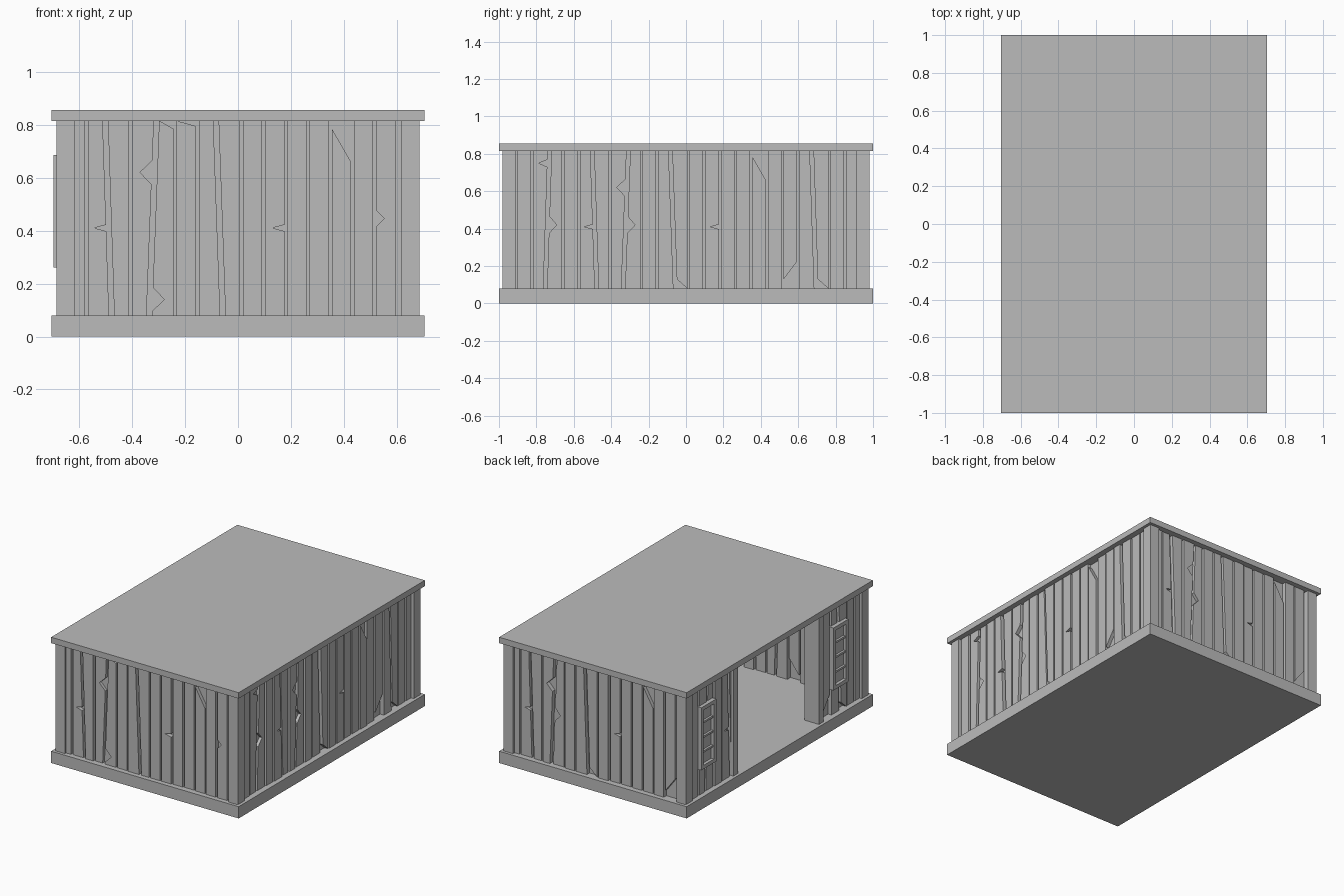
import bpy, bmesh, math, random
from mathutils import Matrix

random.seed(4)
cube = bpy.data.objects.get("Cube")
if cube:
    bpy.data.objects.remove(cube)

grey = bpy.data.materials.new("plain_grey")
grey.use_nodes = True
COLOR = (0.5, 0.5, 0.5, 1)
grey.diffuse_color = COLOR
grey.node_tree.nodes["Principled BSDF"].inputs["Base Color"].default_value = COLOR

HALF_X, HALF_Y = 0.705, 1.0
FLOOR, CEIL, TOP = 0.08, 0.815, 0.855
INSET = 0.02          # wall face behind the slab edge
POST = 0.07
PITCH, FIRST = 0.0838, 0.0135
OPEN_L, OPEN_R = -0.42, 0.45


def finish(bm, name):
    bmesh.ops.recalc_face_normals(bm, faces=bm.faces)
    mesh = bpy.data.meshes.new(name)
    bm.to_mesh(mesh)
    bm.free()
    mesh.materials.append(grey)
    obj = bpy.data.objects.new(name, mesh)
    bpy.context.collection.objects.link(obj)
    return obj


def add_box(bm, lo, hi):
    size = [b - a for a, b in zip(lo, hi)]
    mid = [(a + b) / 2 for a, b in zip(lo, hi)]
    bmesh.ops.create_cube(bm, size=1, matrix=Matrix.Translation(mid) @ Matrix.Diagonal((*size, 1)))


def box(name, lo, hi):
    bm = bmesh.new()
    add_box(bm, lo, hi)
    return finish(bm, name)


def add_board(bm, outline, near, far):
    """Extrude an outline in the (u, z) plane between two depths."""
    front = [bm.verts.new((u, near, z)) for u, z in outline]
    back = [bm.verts.new((u, far, z)) for u, z in outline]
    bm.faces.new(front)
    bm.faces.new(back[::-1])
    for i in range(len(front)):
        j = (i + 1) % len(front)
        bm.faces.new((front[i], back[i], back[j], front[j]))


# Seam rules: lean of the seam, and notches as (height, half height, depth)
LEAN = {-9: 0.012, -6: -0.012, -4: 0.014, -1: -0.013, 8: -0.012}
NICK, GASH = (0.41, 0.012, -0.045), (0.62, 0.045, -0.045)


def seam(i, z, side):
    t = (z - FLOOR) / (CEIL - FLOOR) * 2 - 1
    gap = 0.01 if i in LEAN else 0.006
    return FIRST + PITCH * i + LEAN.get(i, 0) * t + side * gap


def edge(i, side, low, high, notches):
    """Points going up one side of a plank, with its splinter notches."""
    pts = [(seam(i, low, side), low)]
    for z, h, depth in sorted(notches.get(i, [])):
        if depth * side > 0:
            pts += [(seam(i, z - h, side), z - h), (seam(i, z, side) + depth, z),
                    (seam(i, z + h, side), z + h)]
    return pts + [(seam(i, high, side), high)]


def planks(bm, start, end, face, back, notches, chips):
    """Rows of worn boards filling start..end; chips trim (bl, br, tl, tr)."""
    for i in range(-14, 14):
        if seam(i + 1, 0.4, 0) < start + 0.02 or seam(i, 0.4, 0) > end - 0.02:
            continue
        bl, br, tl, tr = chips.get(i, (0, 0, 0, 0))
        left = edge(i, 1, FLOOR + bl, CEIL - tl, notches)
        right = edge(i + 1, -1, FLOOR + br, CEIL - tr, notches)
        outline = [(min(max(u, start), end), z) for u, z in right + left[::-1]]
        add_board(bm, outline, face + random.choice((0, 0.004, 0.008)), back)


def wall(name, turn, reach, spans, notches, chips, inner_chips):
    """Backing with boards on both sides, built facing -y and turned."""
    bm = bmesh.new()
    face = -reach + INSET
    for start, end in spans:
        add_box(bm, (start, face + 0.04, FLOOR), (end, face + 0.07, CEIL))
        planks(bm, start, end, face + 0.012, face + 0.045, notches, chips)
        planks(bm, start, end, face + 0.1, face + 0.065, {}, inner_chips)
    bm.transform(Matrix.Rotation(turn, 4, 'Z'))
    return finish(bm, name)


# Floor and roof slabs
box("base_slab", (-HALF_X, -HALF_Y, 0), (HALF_X, HALF_Y, FLOOR))
box("roof_slab", (-HALF_X, -HALF_Y, CEIL), (HALF_X, HALF_Y, TOP))

# Corner posts
for sx, x_name in ((-1, "right"), (1, "left")):
    for sy, y_name in ((-1, "front"), (1, "back")):
        xs = sorted((sx * (HALF_X - INSET), sx * (HALF_X - INSET - POST)))
        ys = sorted((sy * (HALF_Y - INSET), sy * (HALF_Y - INSET - POST)))
        box(f"corner_post_{y_name}_{x_name}", (xs[0], ys[0], FLOOR), (xs[1], ys[1], CEIL))

# Walls
short = HALF_X - INSET - POST
long = HALF_Y - INSET - POST
top_chip, low_chip, slant = (0, 0, 0.03, 0.155), (0.05, 0, 0, 0), (0.05, 0.145, 0, 0)
low_gash, spur = (0.42, 0.045, 0.04), (0.445, 0.03, 0.03)
common = {-6: [NICK], 2: [NICK]}
inside = {-3: slant, 2: low_chip}

wall("front_wall", 0, HALF_Y, [(-short, short)],
     {**common, -4: [GASH, (0.14, 0.045, 0.045)], 6: [spur]},
     {-4: (0, 0, 0, 0.03), -3: (0, 0, 0, 0.02), 4: top_chip}, inside)
wall("left_wall", math.pi / 2, HALF_X, [(-long, long)],
     {**common, -9: [(0.75, 0.02, -0.045), low_gash], -4: [GASH, low_gash]},
     {-1: low_chip, 4: top_chip, 6: slant, 8: low_chip}, inside)
wall("back_wall", math.pi, HALF_Y, [(-short, short)],
     {**common, -4: [GASH, low_gash]},
     {-1: low_chip, 4: top_chip, 6: slant}, inside)
wall("right_wall", -math.pi / 2, HALF_X, [(-long, OPEN_L), (OPEN_R, long)],
     {**common, -9: [low_gash]}, {6: slant, 8: low_chip}, inside)

# Door jambs beside the wide opening
for name, y in (("back", -OPEN_L), ("front", -OPEN_R - 0.05)):
    box(f"door_jamb_{name}", (-HALF_X + INSET, y, FLOOR), (-HALF_X + INSET + 0.11, y + 0.05, CEIL))

# Barred window frames on the open side
for name, y in (("back", 0.75), ("front", -0.67)):
    bm = bmesh.new()
    w, low, high, bar = 0.08, 0.26, 0.685, 0.025
    out, inn = -HALF_X + 0.008, -HALF_X + 0.045
    for side in (-1, 1):
        mid = y + side * (w - bar / 2)
        add_box(bm, (out, mid - bar / 2, low), (inn, mid + bar / 2, high))
    for k in range(5):
        z = low + k * (high - low - bar) / 4
        thin = 0 if k in (0, 4) else 0.006
        add_box(bm, (out + thin, y - w + bar, z + thin), (inn, y + w - bar, z + bar - thin))
    finish(bm, f"window_frame_{name}")
    box(f"window_pane_{name}", (inn - 0.016, y - w + bar, low), (inn, y + w - bar, high))
